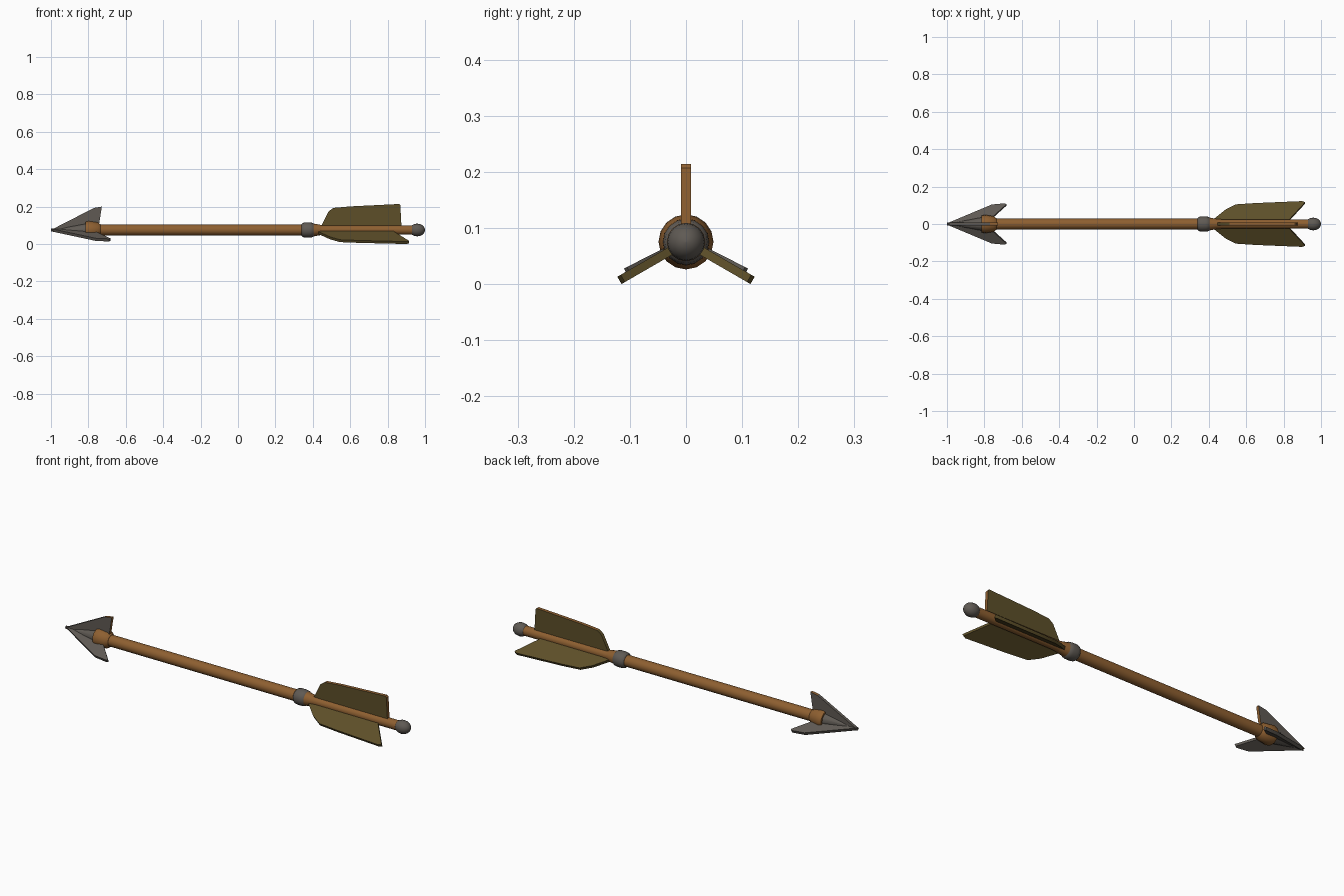
import bpy, bmesh, math
from mathutils import Vector

if "Cube" in bpy.data.objects:
    bpy.data.objects.remove(bpy.data.objects["Cube"])

CZ = 0.075  # height of the arrow's axis


def mat(name, rgb):
    m = bpy.data.materials.new(name)
    m.diffuse_color = (*rgb, 1)
    m.use_nodes = True
    m.node_tree.nodes["Principled BSDF"].inputs["Base Color"].default_value = m.diffuse_color
    return m


brown = mat("brown wood", (0.27, 0.115, 0.030))
olive = mat("olive feather", (0.110, 0.078, 0.022))
grey = mat("grey metal", (0.115, 0.102, 0.088))


def finish(bm, name, mats, angle):
    bmesh.ops.recalc_face_normals(bm, faces=bm.faces)
    me = bpy.data.meshes.new(name)
    bm.to_mesh(me)
    bm.free()
    ob = bpy.data.objects.new(name, me)
    bpy.context.collection.objects.link(ob)
    for m in mats:
        me.materials.append(m)
    bpy.ops.object.select_all(action='DESELECT')
    ob.select_set(True)
    bpy.context.view_layer.objects.active = ob
    bpy.ops.object.shade_smooth_by_angle(angle=math.radians(angle))
    return ob


def lathe(name, profile, m, n=16):
    """Turn an (x, radius) profile around the arrow's axis."""
    bm = bmesh.new()
    rings = []
    for x, r in profile:
        rings.append([bm.verts.new((x, r * math.cos(2 * math.pi * i / n),
                                    CZ + r * math.sin(2 * math.pi * i / n))) for i in range(n)])
    for a, b in zip(rings, rings[1:]):
        for i in range(n):
            j = (i + 1) % n
            bm.faces.new((a[i], a[j], b[j], b[i]))
    bm.faces.new(rings[0])
    bm.faces.new(rings[-1])
    return finish(bm, name, [m], 40)


def blade(name, outline, angle, thick, m, brown_rear=False):
    """Plate from an (x, radius) outline, standing out from the axis at an angle."""
    a = math.radians(angle)
    out = Vector((0, math.cos(a), math.sin(a)))
    side = Vector((0, -math.sin(a), math.cos(a))) * thick / 2
    bm = bmesh.new()
    base = [Vector((x, 0, CZ)) + out * r for x, r in outline]
    p = [bm.verts.new(v + side) for v in base]
    q = [bm.verts.new(v - side) for v in base]
    bm.faces.new(p)
    bm.faces.new(q[::-1])
    for i in range(len(p)):
        j = (i + 1) % len(p)
        bm.faces.new((p[i], q[i], q[j], p[j]))
    bmesh.ops.recalc_face_normals(bm, faces=bm.faces)
    for f in bm.faces:
        f.normal_update()
        if brown_rear and abs(f.normal.dot(side)) < thick * 0.2 and f.normal.x > -0.3:
            f.material_index = 1
    return finish(bm, name, [m, brown], 30)


# wooden shaft, wider sleeve behind the head
lathe("shaft", [(-0.80, 0.029), (0.40, 0.029), (0.44, 0.027), (0.47, 0.025), (0.94, 0.025)], brown)
lathe("head_sleeve", [(-0.815, 0.045), (-0.80, 0.049), (-0.75, 0.042), (-0.735, 0.030)], brown)

# metal collar and rounded end knob
lathe("collar", [(0.34, 0.030), (0.347, 0.038), (0.36, 0.041), (0.385, 0.041),
                 (0.40, 0.038), (0.407, 0.030)], grey)
lathe("collar_cone", [(0.40, 0.035), (0.45, 0.026)], brown)
lathe("end_knob", [(0.958 - 0.042 * math.cos(math.pi * i / 10),
                    max(0.034 * math.sin(math.pi * i / 10), 0.0005)) for i in range(11)], grey)

# arrowhead: core cone and three barbed blades
lathe("head_core", [(-0.995, 0.001), (-0.80, 0.038)], grey, 12)
top_head = [(-1, 0), (-0.77, 0.118), (-0.728, 0.125), (-0.738, 0.06), (-0.745, 0.02), (-0.76, 0)]
low_head = [(-1, 0), (-0.76, 0.113), (-0.69, 0.12), (-0.682, 0.114), (-0.755, 0.04), (-0.79, 0)]
blade("head_blade_top", top_head, 90, 0.016, grey, True)
for ang, s in ((207, "left"), (333, "right")):
    blade("head_blade_" + s, low_head, ang, 0.016, grey)

# three feathers
top_feather = [(0.43, 0), (0.45, 0.03), (0.485, 0.10), (0.51, 0.118), (0.60, 0.126),
               (0.862, 0.139), (0.868, 0.132), (0.875, 0)]
low_feather = [(0.41, 0), (0.43, 0.03), (0.49, 0.085), (0.545, 0.117), (0.65, 0.125),
               (0.90, 0.137), (0.915, 0.130), (0.835, 0.03), (0.825, 0)]
blade("feather_top", top_feather, 90, 0.018, olive, True)
for ang, s in ((210, "left"), (330, "right")):
    blade("feather_" + s, low_feather, ang, 0.015, olive)
